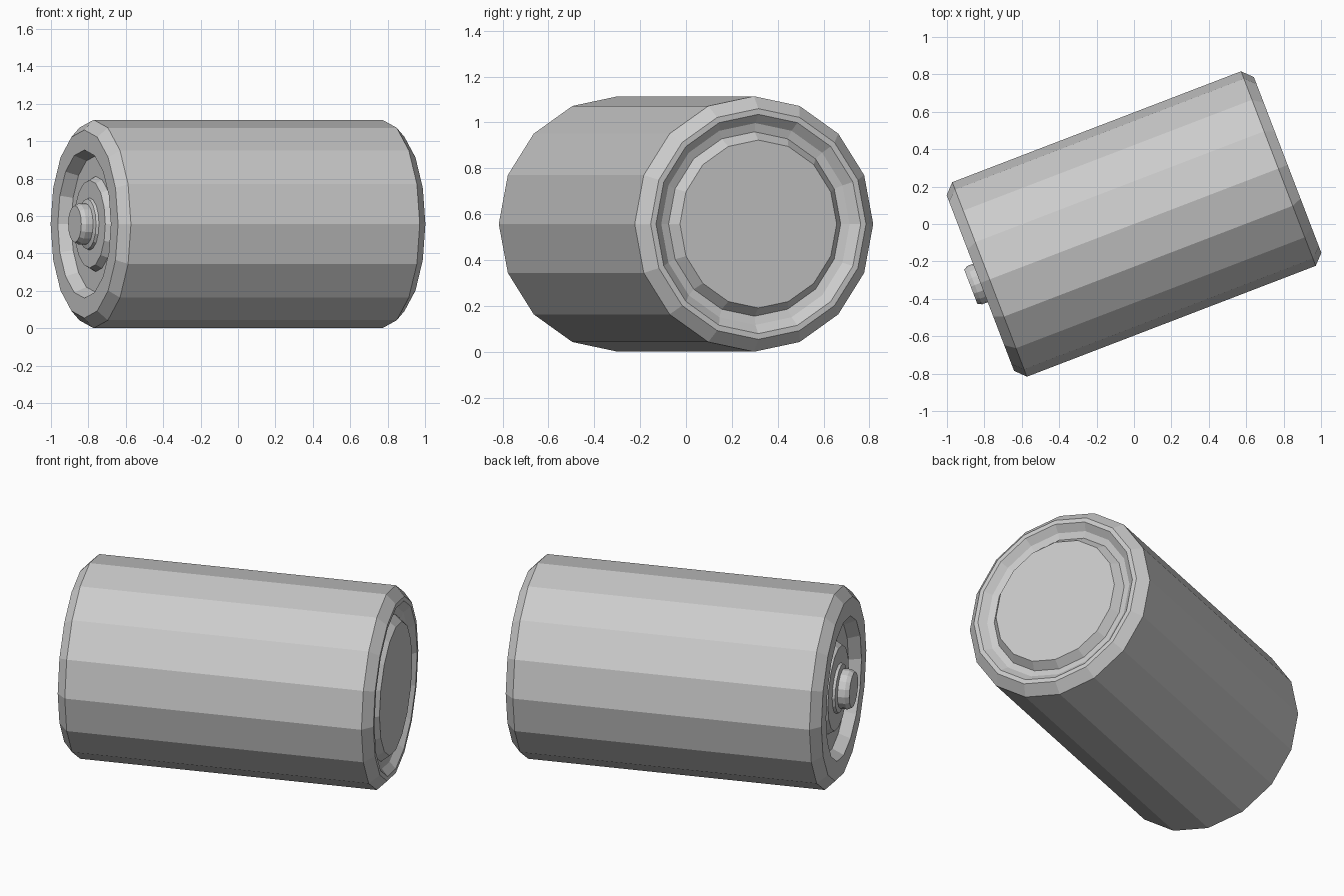
import bpy, bmesh
from math import sin, cos, pi, radians

if "Cube" in bpy.data.objects:
    bpy.data.objects.remove(bpy.data.objects["Cube"])

SIDES = 16
RADIUS = 0.557
TURN = radians(21)


def lathe(name, profile, cap_last=False):
    """Revolve (axial, radius) points round the long axis of the battery."""
    bm = bmesh.new()
    rings = []
    for s, r in profile:
        rings.append([bm.verts.new((s, r * sin(2 * pi * i / SIDES), r * cos(2 * pi * i / SIDES)))
                      for i in range(SIDES)])
    for a, b in zip(rings, rings[1:]):
        for i in range(SIDES):
            j = (i + 1) % SIDES
            bm.faces.new((a[i], a[j], b[j], b[i]))
    if cap_last:
        bm.faces.new(rings[-1])
    bmesh.ops.recalc_face_normals(bm, faces=bm.faces)
    # open shells: make sure faces point outwards along the profile direction
    (s0, r0), (s1, r1) = profile[0], profile[1]
    bm.faces.ensure_lookup_table()
    side = (s1 - s0, r1 - r0)
    flip = 1 if profile[-1][0] > 0 else -1
    n = bm.faces[0].normal
    radial = n.y * sin(pi / SIDES) + n.z * cos(pi / SIDES)
    if (n.x * -side[1] + radial * side[0]) * flip < 0:
        bmesh.ops.reverse_faces(bm, faces=bm.faces)
    me = bpy.data.meshes.new(name)
    bm.to_mesh(me)
    bm.free()
    ob = bpy.data.objects.new(name, me)
    ob.location.z = RADIUS
    ob.rotation_euler.z = TURN
    bpy.context.collection.objects.link(ob)
    return ob


# Outer sleeve with chamfered ends
lathe("casing", [(-0.88, 0.503), (-0.827, RADIUS), (0.827, RADIUS), (0.88, 0.503)])

# Positive end: rim, recess, raised disc and contact nub
lathe("positive_end", [(-0.88, 0.503), (-0.88, 0.396), (-0.815, 0.365), (-0.815, 0.255),
                       (-0.85, 0.235), (-0.85, 0.14), (-0.865, 0.135), (-0.872, 0.11),
                       (-0.912, 0.11), (-0.935, 0.098)], cap_last=True)

# Negative end: thin rim, groove and flat contact plate
lathe("negative_end", [(0.88, 0.503), (0.88, 0.478), (0.845, 0.44), (0.835, 0.402),
                       (0.88, 0.366)], cap_last=True)
